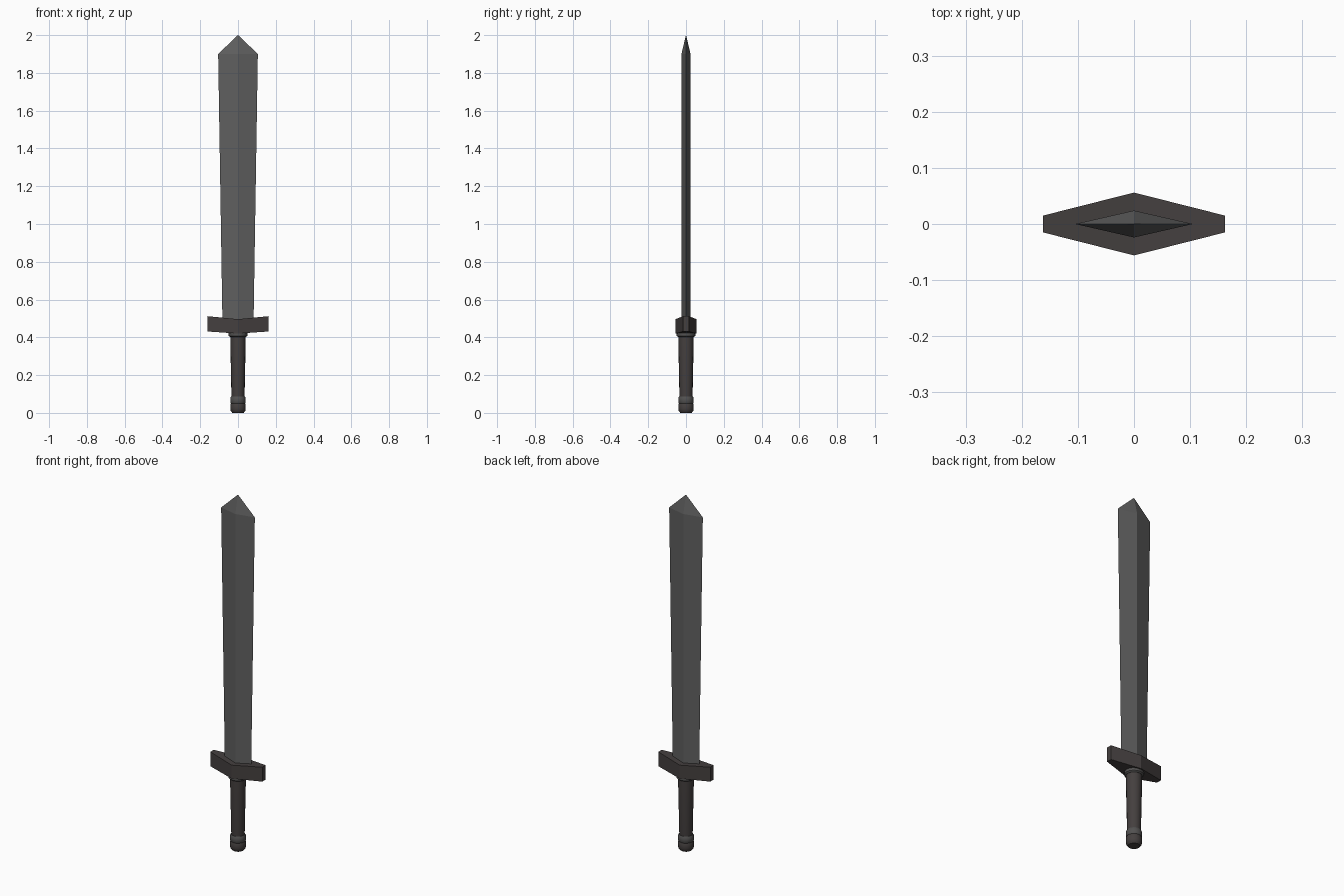
import bpy, math

if "Cube" in bpy.data.objects:
    bpy.data.objects.remove(bpy.data.objects["Cube"])


def material(name, rgb):
    m = bpy.data.materials.new(name)
    m.diffuse_color = (*rgb, 1)
    m.use_nodes = True
    m.node_tree.nodes["Principled BSDF"].inputs["Base Color"].default_value = m.diffuse_color
    return m


STEEL = material("steel grey", (0.115, 0.115, 0.115))
DARK = material("dark brown", (0.058, 0.050, 0.049))
RING = material("ring grey", (0.085, 0.083, 0.082))


def loft(name, rings, mat, smooth=False):
    """Skin a stack of equal-length point rings and cap both ends."""
    n = len(rings[0])
    verts = [p for ring in rings for p in ring]
    faces = [(r * n + i, r * n + (i + 1) % n, (r + 1) * n + (i + 1) % n, (r + 1) * n + i)
             for r in range(len(rings) - 1) for i in range(n)]
    faces += [tuple(reversed(range(n))), tuple(range(len(verts) - n, len(verts)))]
    me = bpy.data.meshes.new(name)
    me.from_pydata(verts, [], faces)
    me.materials.append(mat)
    ob = bpy.data.objects.new(name, me)
    bpy.context.collection.objects.link(ob)
    if smooth:
        bpy.context.view_layer.objects.active = ob
        ob.select_set(True)
        bpy.ops.object.shade_smooth_by_angle(angle=math.radians(35))
        ob.select_set(False)
    return ob


def lathe(name, profile, mat, sides=16):
    rings = [[(r * math.cos(2 * math.pi * i / sides), r * math.sin(2 * math.pi * i / sides), z)
              for i in range(sides)] for r, z in profile]
    return loft(name, rings, mat, True)


def diamond(w, t, z):
    return [(w, 0, z), (0, t, z), (-w, 0, z), (0, -t, z)]


# Blade: diamond section, widening upward, then a pyramid point
loft("blade", [diamond(0.082, 0.024, 0.46), diamond(0.105, 0.024, 1.9),
               diamond(0.0005, 0.0005, 2.0)], STEEL)

# Crossguard: thick in the middle, thin raised ends
sections = [(-0.162, 0.015, 0.431, 0.512), (0, 0.056, 0.42, 0.496), (0.162, 0.015, 0.431, 0.512)]
loft("crossguard", [[(x, -y, lo), (x, y, lo), (x, y, hi), (x, -y, hi)]
                    for x, y, lo, hi in sections], DARK)

# Grip, tapering downward
lathe("grip", [(0.033, 0.07), (0.035, 0.10), (0.041, 0.39), (0.041, 0.425)], DARK)

# Collar under the guard
lathe("upper_collar", [(0.042, 0.402), (0.049, 0.408), (0.049, 0.425)], RING)

# Ring and pommel at the bottom
lathe("lower_ring", [(0.036, 0.048), (0.041, 0.056), (0.041, 0.078), (0.036, 0.088)], RING)
lathe("pommel", [(0.030, 0.0), (0.038, 0.009), (0.041, 0.02), (0.041, 0.044), (0.037, 0.052)], DARK)
